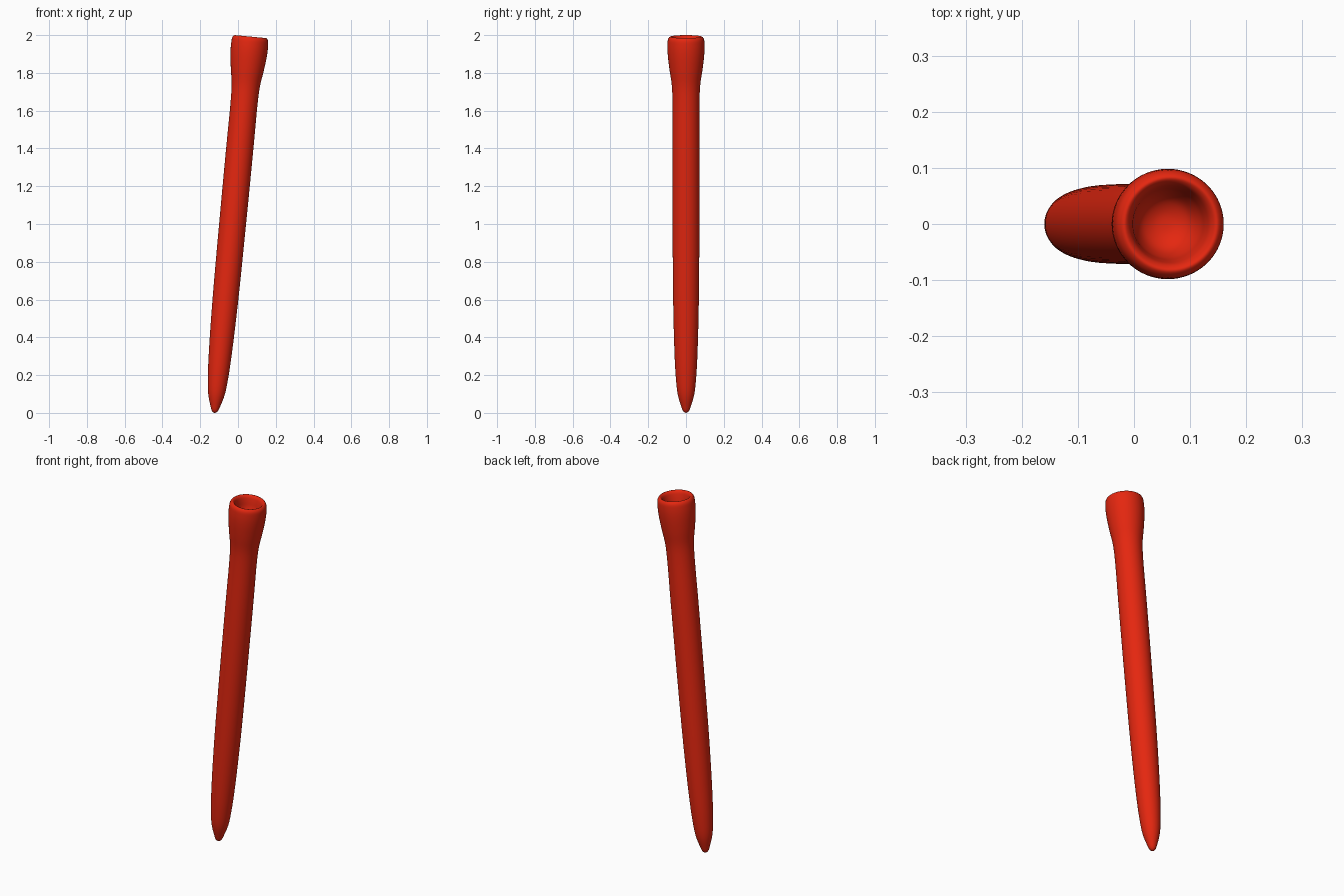
import bpy, bmesh, math
from mathutils import Matrix, Vector

if "Cube" in bpy.data.objects:
    bpy.data.objects.remove(bpy.data.objects["Cube"])

TILT = math.atan(0.095)
SEGMENTS = 64

# Profile (radius, distance along the axis): tip, shaft, flared head, lip, cup
PROFILE = [(0.0, 0.0), (0.014, 0.008), (0.027, 0.04), (0.044, 0.10), (0.054, 0.19),
           (0.061, 0.32), (0.068, 0.60), (0.071, 1.00), (0.072, 1.40), (0.072, 1.68),
           (0.076, 1.75), (0.088, 1.83), (0.097, 1.91), (0.098, 1.96), (0.094, 1.990),
           (0.083, 2.001), (0.073, 1.993), (0.066, 1.970), (0.059, 1.935),
           (0.044, 1.905), (0.022, 1.891), (0.0, 1.888)]


def smooth_profile(points, steps=4):
    """Catmull-Rom curve through the points."""
    pts = [Vector(p) for p in points]
    pts = [Vector((-pts[1].x, pts[1].y))] + pts + [Vector((-pts[-2].x, pts[-2].y))]
    out = []
    for i in range(1, len(pts) - 2):
        a, b, c, d = pts[i - 1:i + 3]
        # centripetal-style tangents for uneven spacing
        t0, t1, t2 = [(q - p).length ** 0.5 for p, q in ((a, b), (b, c), (c, d))]
        m1 = (c - b) + t1 * ((b - a) / t0 - (c - a) / (t0 + t1))
        m2 = (c - b) + t1 * ((d - c) / t2 - (d - b) / (t1 + t2))
        for k in range(steps):
            t = k / steps
            out.append(b * (2*t**3 - 3*t**2 + 1) + m1 * (t**3 - 2*t**2 + t)
                       + c * (3*t**2 - 2*t**3) + m2 * (t**3 - t**2))
    out.append(pts[-2])
    return out


# Lathe the whole tee
bm = bmesh.new()
verts = [bm.verts.new((max(p.x, 0.0), 0, p.y)) for p in smooth_profile(PROFILE)]
edges = [bm.edges.new(pair) for pair in zip(verts, verts[1:])]
bmesh.ops.spin(bm, geom=verts + edges, cent=(0, 0, 0), axis=(0, 0, 1),
               angle=math.tau, steps=SEGMENTS)
bmesh.ops.remove_doubles(bm, verts=bm.verts, dist=0.00005)
bmesh.ops.recalc_face_normals(bm, faces=bm.faces)

# Lean it to the right, then centre it and stand it on the ground
bm.transform(Matrix.Rotation(TILT, 4, 'Y'))
xs = [v.co.x for v in bm.verts]
zs = [v.co.z for v in bm.verts]
bm.transform(Matrix.Translation((-(min(xs) + max(xs)) / 2, 0, -min(zs))))
for f in bm.faces:
    f.smooth = True

mesh = bpy.data.meshes.new("golf_tee")
bm.to_mesh(mesh)
bm.free()
tee = bpy.data.objects.new("golf_tee", mesh)
bpy.context.collection.objects.link(tee)

# Single red colour
red = bpy.data.materials.new("red")
red.diffuse_color = (0.78, 0.02, 0.005, 1)
red.use_nodes = True
red.node_tree.nodes["Principled BSDF"].inputs["Base Color"].default_value = red.diffuse_color
mesh.materials.append(red)
